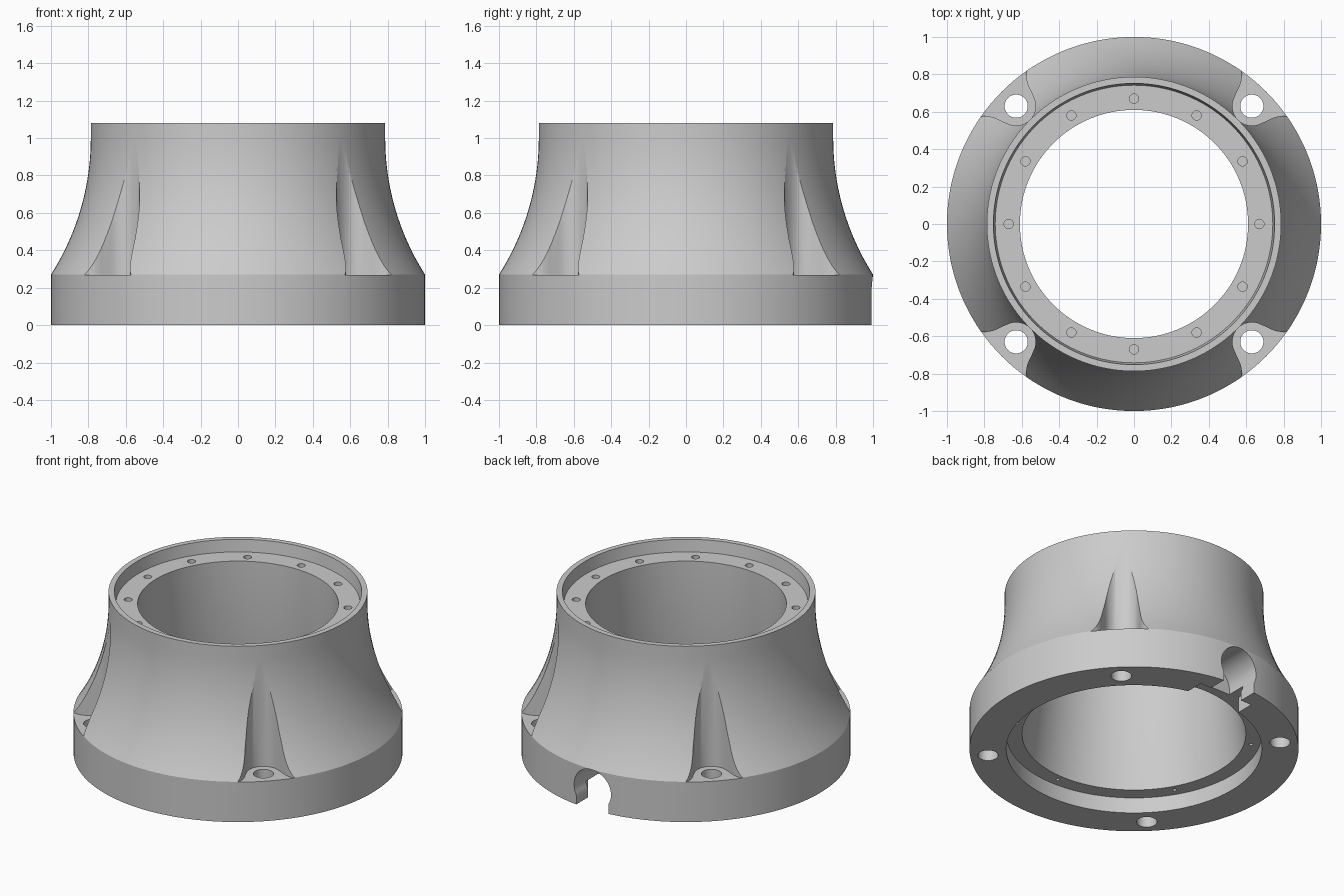
import bpy, bmesh, math
from mathutils import Matrix, Vector

if "Cube" in bpy.data.objects:
    bpy.data.objects.remove(bpy.data.objects["Cube"])


def make_object(name, bm):
    bmesh.ops.recalc_face_normals(bm, faces=bm.faces)
    me = bpy.data.meshes.new(name)
    bm.to_mesh(me)
    bm.free()
    ob = bpy.data.objects.new(name, me)
    bpy.context.collection.objects.link(ob)
    return ob


def lathe(name, profile, n=144):
    bm = bmesh.new()
    rings = [[bm.verts.new((r * math.cos(2 * math.pi * i / n),
                            r * math.sin(2 * math.pi * i / n), z)) for i in range(n)]
             for r, z in profile]
    for k, a in enumerate(rings):
        b = rings[(k + 1) % len(rings)]
        for i in range(n):
            j = (i + 1) % n
            bm.faces.new((a[i], a[j], b[j], b[i]))
    return make_object(name, bm)


def add_prism(bm, outline, z0, z1, matrix=Matrix()):
    lo = [bm.verts.new(matrix @ Vector((x, y, z0))) for x, y in outline]
    hi = [bm.verts.new(matrix @ Vector((x, y, z1))) for x, y in outline]
    bm.faces.new(lo[::-1])
    bm.faces.new(hi)
    for i in range(len(lo)):
        j = (i + 1) % len(lo)
        bm.faces.new((lo[i], lo[j], hi[j], hi[i]))


def circle(cx, cy, r, n=32):
    return [(cx + r * math.cos(2 * math.pi * i / n), cy + r * math.sin(2 * math.pi * i / n))
            for i in range(n)]


def cut(target, bm):
    cutter = make_object("cutter", bm)
    cutter.hide_render = True
    mod = target.modifiers.new("cut", 'BOOLEAN')
    mod.operation, mod.solver, mod.object = 'DIFFERENCE', 'EXACT', cutter
    bpy.context.view_layer.objects.active = target
    bpy.ops.object.modifier_apply(modifier=mod.name)
    bpy.data.objects.remove(cutter)


# Revolved shell: flared outside, top ledge, flared bore, bottom recess
R = 1.357
outer = []
for i in range(17):
    z = 0.27 + 0.73 * i / 16
    outer.append((0.787 + R - math.sqrt(R * R - (1.0 - z) ** 2), z))
bore = [(0.61 + 0.07 * (1 - t) ** 2, 0.105 + 0.895 * t) for t in [i / 12 for i in range(12, -1, -1)]]
profile = ([(1.0, 0.0)] + outer + [(0.787, 1.08), (0.752, 1.08), (0.742, 1.0)]
           + bore + [(0.777, 0.105), (0.777, 0.0)])
body = lathe("flared_housing", profile)

# Four flared bolt pockets
half = [(0.891 + 0.104 * math.cos(math.radians(a)), 0.104 * math.sin(math.radians(a)))
        for a in range(172, 107, -8)]
half += [(0.89, 0.112), (0.915, 0.12), (0.94, 0.131), (0.96, 0.145),
         (0.977, 0.162), (0.99, 0.185), (1.0, 0.215), (1.1, 0.24)]
pocket = half[::-1] + [(0.787, 0)] + [(x, -y) for x, y in half]
corners = [Matrix.Rotation(math.radians(45 + 90 * k), 4, 'Z') for k in range(4)]
bm = bmesh.new()
for m in corners:
    add_prism(bm, pocket, 0.268, 1.0, m)
cut(body, bm)

# Bolt holes, ledge screw holes and small recess holes
bm = bmesh.new()
for m in corners:
    add_prism(bm, circle(0.891, 0, 0.062), -0.1, 0.4, m)
for k in range(12):
    add_prism(bm, circle(0.67, 0, 0.025, 20), 0.92, 1.05, Matrix.Rotation(k * math.pi / 6, 4, 'Z'))
for k in range(6):
    if k != 1:
        add_prism(bm, circle(0.722, 0, 0.012, 12), 0.05, 0.2,
                  Matrix.Rotation(math.pi / 6 + k * math.pi / 3, 4, 'Z'))
cut(body, bm)

# Arched cable opening at the back
arch = [(0.137 * math.cos(math.radians(a)), 0.131 + 0.137 * math.sin(math.radians(a)))
        for a in range(-30, 211, 8)]
arch += [(-0.119, -0.1), (0.119, -0.1)]
to_back = Matrix.Rotation(math.pi / 2, 4, 'X')
bm = bmesh.new()
add_prism(bm, arch, -1.1, -0.74, to_back)
cut(body, bm)

# Wider clearance behind the opening
bm = bmesh.new()
add_prism(bm, [(-0.2, 0.7), (0.2, 0.7), (0.2, 0.87), (-0.2, 0.87)], -0.1, 0.104)
cut(body, bm)

body.select_set(True)
bpy.context.view_layer.objects.active = body
bpy.ops.object.shade_smooth_by_angle(angle=math.radians(30))
